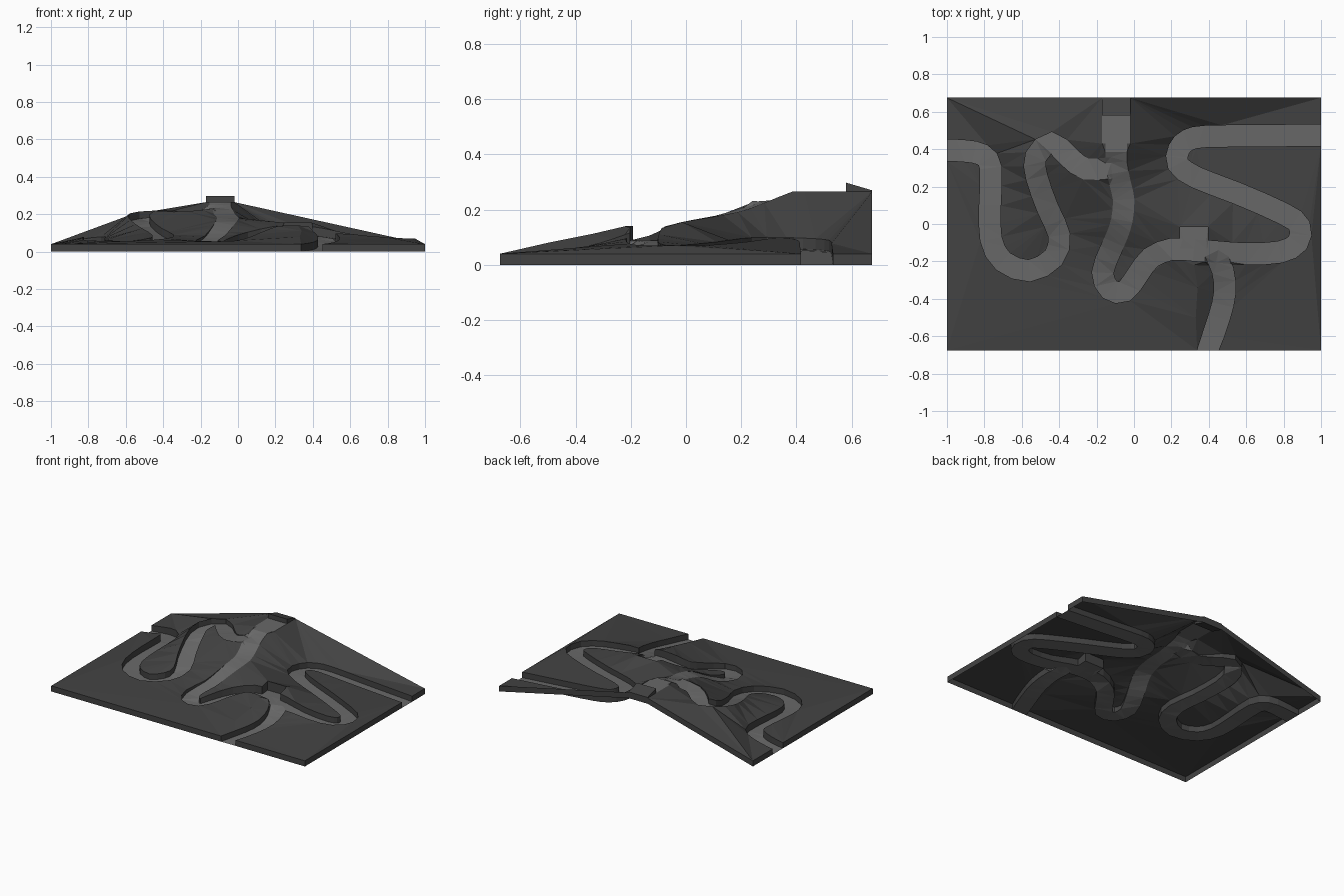
import bpy, bmesh
from mathutils import Vector
from mathutils.geometry import delaunay_2d_cdt, intersect_point_quad_2d, intersect_point_line

if "Cube" in bpy.data.objects:
    bpy.data.objects.remove(bpy.data.objects["Cube"])

HX, HY, SKIRT = 1.0, 0.675, 0.04

# Track centrelines: x, y, height, cut depth
west = [(-1, .395, 0, .04), (-.9, .39, .012, .045), (-.81, .37, .025, .05), (-.765, .3, .03, .05),
        (-.77, .1, .028, .045), (-.765, -.08, .022, .04), (-.70, -.2, .018, .04), (-.56, -.25, .018, .04),
        (-.43, -.18, .03, .04), (-.40, -.06, .05, .04), (-.46, .08, .085, .04), (-.52, .25, .13, .04),
        (-.525, .36, .165, .04), (-.44, .435, .185, .035), (-.35, .36, .195, .02),
        (-.26, .295, .21, .005), (-.12, .3, .235, 0)]
east = [(-.095, .44, .265, 0), (-.095, .33, .245, 0), (-.075, .22, .205, .0), (-.055, .13, .18, .0),
        (-.065, .02, .16, .0), (-.09, -.06, .12, .005), (-.125, -.14, .075, .01), (-.168, -.26, .035, .025),
        (-.13, -.35, .02, .036), (-.05, -.36, .02, .038), (.02, -.27, .035, .045), (.09, -.18, .055, .05),
        (.2, -.135, .08, .055), (.32, -.14, .09, .05), (.45, -.15, .08, .045), (.6, -.16, .055, .04),
        (.78, -.15, .037, .04), (.875, -.1, .03, .04), (.885, -.01, .03, .04), (.8, .055, .033, .04),
        (.55, .165, .043, .04), (.33, .25, .055, .04), (.235, .32, .06, .04), (.24, .4, .057, .04),
        (.29, .45, .052, .04), (.38, .468, .045, .04), (.6, .471, .028, .04), (1, .475, 0, .04)]
south = [(.43, -.15, .08, .045), (.475, -.25, .05, .042), (.485, -.37, .025, .04),
         (.455, -.5, .01, .04), (.395, -HY, 0, .04)]
alcove = [(.32, -.13, .09, .05), (.32, -.015, .09, .065)]
summit = [(-.095, .43, .265, 0), (-.095, HY, .265, 0)]
# Free land points: the ridge west of the south branch
knolls = [(.32, -.22, .14), (.34, -.34, .112), (.33, -.5, .08)]


def smooth(ctrl, n):
    """Catmull-Rom through the control points."""
    p = [Vector(c) for c in ctrl]
    p = [p[0] * 2 - p[1]] + p + [p[-1] * 2 - p[-2]]
    out = []
    for a, b, c, d in zip(p, p[1:], p[2:], p[3:]):
        for k in range(n):
            t = k / n
            out.append(.5 * (2 * b + (c - a) * t + (2 * a - 5 * b + 4 * c - d) * t * t
                             + (3 * b - a - 3 * c + d) * t ** 3))
    return out + [p[-2]]


strokes = [(smooth(west, 2), .115), (smooth(east, 2), .115), (smooth(south, 2), .115),
           (smooth(alcove, 1), .15), (smooth(summit, 1), .15)]

# Flat layout: border plus the strips of track as constrained edges
pts = [Vector(c) for c in ((-HX, -HY), (HX, -HY), (HX, HY), (-HX, HY))]
pts += [Vector(k[:2]) for k in knolls]
edges = [(0, 1), (1, 2), (2, 3), (3, 0)]
quads = []
for line, width in strokes:
    first = len(pts)
    for i, c in enumerate(line):
        t = (line[min(i + 1, len(line) - 1)] - line[max(i - 1, 0)]).xy.normalized()
        if abs(c.x) > .999:
            t = Vector((1, 0))
        elif c.y < -.674:
            t = Vector((0, -1))
        side = Vector((-t.y, t.x)) * width / 2
        pts += [c.xy + side, c.xy - side]
        a = first + 2 * i
        edges.append((a, a + 1))
        if i:
            edges += [(a - 2, a), (a - 1, a + 1)]
            quads.append([pts[k] for k in (a - 2, a - 1, a + 1, a)])
verts, _, tris, *_ = delaunay_2d_cdt(pts, edges, [], 0, 1e-4)


def heights(p):
    """Track height and land height at a layout point."""
    for x, y, z in knolls:
        if (p - Vector((x, y))).length < .001:
            return z, z
    if abs(p.x) > HX - .001 and abs(p.y) > HY - .001:
        return 0, SKIRT
    best = (9, 0, 0)
    for line, width in strokes:
        for a, b in zip(line, line[1:]):
            q, f = intersect_point_line(p.to_3d(), a.xy.to_3d(), b.xy.to_3d())
            c = a.lerp(b, min(max(f, 0), 1))
            d = (p - c.xy).length / width
            if d < best[0]:
                best = (d, c.z, c.z + max(c.w, 0))
    return best[1:]


h = [heights(v) for v in verts]
is_track, edge_use = [], {}
for t in tris:
    c = sum((verts[i] for i in t), Vector((0, 0))) / 3
    s = any(intersect_point_quad_2d(c, *q) for q in quads)
    is_track.append(s)
    for a, b in zip(t, t[1:] + t[:1]):
        edge_use.setdefault((min(a, b), max(a, b)), []).append((a, b, s))


def low(i):
    return (*verts[i], h[i][0])


def high(i):
    return (*verts[i], h[i][1])


def drop(i):
    return (*verts[i], max(h[i][1] - SKIRT, 0))


def make(name, faces, grey):
    bm = bmesh.new()
    for f in faces:
        bm.faces.new([bm.verts.new(v) for v in f])
    bmesh.ops.remove_doubles(bm, verts=bm.verts, dist=1e-4)
    me = bpy.data.meshes.new(name)
    bm.to_mesh(me)
    bm.free()
    mat = bpy.data.materials.new(name + "_grey")
    mat.diffuse_color = (grey, grey, grey, 1)
    mat.use_nodes = True
    mat.node_tree.nodes["Principled BSDF"].inputs["Base Color"].default_value = mat.diffuse_color
    me.materials.append(mat)
    ob = bpy.data.objects.new(name, me)
    bpy.context.collection.objects.link(ob)


# Land surface, cut walls beside the track, and rim skirt
land = [[high(i) for i in t] for t, s in zip(tris, is_track) if not s]
for use in edge_use.values():
    if len(use) == 2 and use[0][2] != use[1][2]:
        a, b, _ = next(u for u in use if not u[2])
        land.append([high(b), high(a), low(a), low(b)])
    elif len(use) == 1:
        a, b, s = use[0]
        if not s or verts[a].y > HY - .001 and h[a][0] > .1:
            land.append([high(b), high(a), drop(a), drop(b)])
make("land", land, .055)

# Track floor
make("track", [[low(i) for i in t] for t, s in zip(tris, is_track) if s], .14)

# Wedge block behind the summit platform
l, r, f, k = -.17, -.02, .58, HY
A, B, C, D = (l, f, .255), (r, f, .255), (r, k, .225), (l, k, .225)
E, F, G, H = (l, f, .298), (r, f, .298), (r, k, .27), (l, k, .27)
make("summit_wedge", [[A, B, F, E], [B, C, G, F], [C, D, H, G], [D, A, E, H], [E, F, G, H], [D, C, B, A]], .055)
